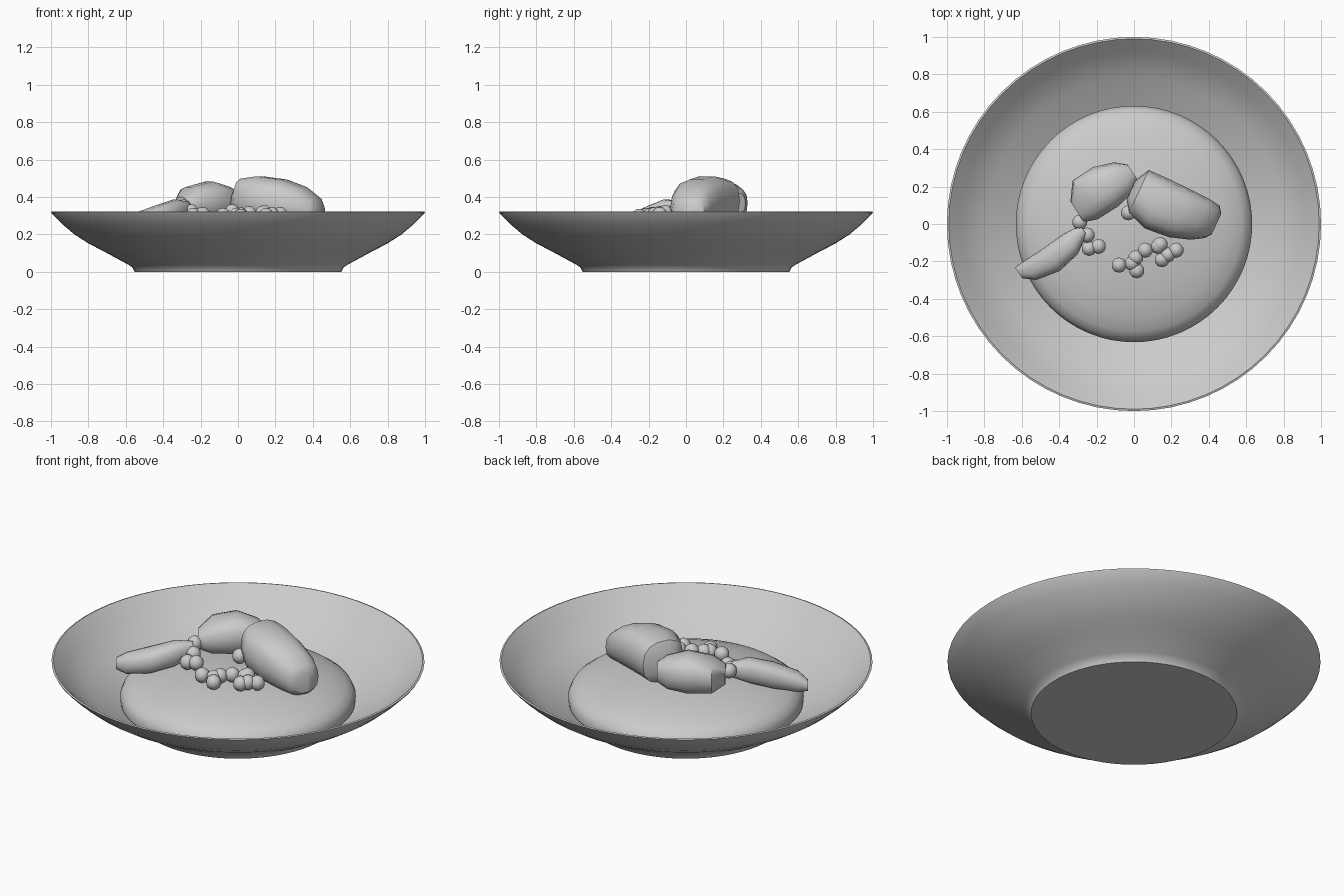
import bpy, bmesh, math
from math import cos, sin, pi

if "Cube" in bpy.data.objects:
    bpy.data.objects.remove(bpy.data.objects["Cube"])

grey = bpy.data.materials.new("light grey")
grey.diffuse_color = (0.6, 0.6, 0.6, 1)
grey.use_nodes = True
grey.node_tree.nodes["Principled BSDF"].inputs["Base Color"].default_value = grey.diffuse_color


def finish(name, bm, angle):
    bmesh.ops.remove_doubles(bm, verts=bm.verts, dist=1e-5)
    bmesh.ops.recalc_face_normals(bm, faces=bm.faces)
    me = bpy.data.meshes.new(name)
    bm.to_mesh(me)
    bm.free()
    me.materials.append(grey)
    ob = bpy.data.objects.new(name, me)
    bpy.context.collection.objects.link(ob)
    bpy.ops.object.select_all(action='DESELECT')
    ob.select_set(True)
    bpy.context.view_layer.objects.active = ob
    bpy.ops.object.shade_smooth_by_angle(angle=math.radians(angle))
    return ob


def skin(bm, rings, caps):
    n = len(rings[0])
    for a, b in zip(rings, rings[1:]):
        for i in range(n):
            j = (i + 1) % n
            bm.faces.new((a[i], a[j], b[j], b[i]))
    if caps:
        bm.faces.new(rings[0])
        bm.faces.new(rings[-1])


def lathe(name, profile, n=64):
    bm = bmesh.new()
    rings = [[bm.verts.new((r * cos(2 * pi * i / n), r * sin(2 * pi * i / n), z))
              for i in range(n)] for r, z in profile]
    skin(bm, rings, True)
    return finish(name, bm, 35)


def chunk(name, angle, stations, n=14):
    """Loft rounded sections (along, across, half width, bottom, top)."""
    a = math.radians(angle)
    bm = bmesh.new()
    rings = []
    for t, s, w, zb, zt in stations:
        ring = []
        for i in range(n):
            q = 2 * pi * i / n
            u = math.copysign(abs(cos(q)) ** 0.8, cos(q)) * w + s
            v = math.copysign(abs(sin(q)) ** 0.8, sin(q)) * (zt - zb) / 2
            ring.append(bm.verts.new((t * cos(a) - u * sin(a),
                                      t * sin(a) + u * cos(a), (zt + zb) / 2 + v)))
        rings.append(ring)
    skin(bm, rings, True)
    return finish(name, bm, 40)


# Thin bowl: outside, lip, inside
lathe("bowl", [(0.53, 0.0), (0.552, 0.0), (0.563, 0.022), (0.59, 0.04), (0.72, 0.11),
               (0.80, 0.152), (0.875, 0.2), (0.94, 0.255), (0.995, 0.31), (1.0, 0.32),
               (0.99, 0.323), (0.975, 0.31), (0.92, 0.257), (0.86, 0.207), (0.79, 0.163),
               (0.71, 0.122), (0.60, 0.062), (0.53, 0.03)])

# Domed filling
lathe("filling", [(0.60, 0.062), (0.63, 0.085), (0.632, 0.12), (0.615, 0.158),
                  (0.575, 0.187), (0.50, 0.215), (0.38, 0.245), (0.22, 0.265),
                  (0.1, 0.274), (0.01, 0.28)])

# Large pieces on top
chunk("large_piece", -25, [(-.09, .16, .06, .29, .43), (-.05, .17, .125, .26, .50),
                           (.06, .15, .147, .25, .513), (.2, .155, .14, .24, .495),
                           (.31, .172, .12, .235, .455), (.375, .187, .095, .23, .405),
                           (.4, .185, .06, .25, .37)])
chunk("middle_piece", 33, [(-.22, .22, .065, .30, .40), (-.15, .25, .123, .27, .455),
                           (-.02, .25, .125, .265, .485), (.09, .24, .095, .28, .455),
                           (.145, .235, .05, .31, .42)])
chunk("slender_piece", 35, [(-.655, .14, .035, .215, .27), (-.6, .115, .06, .20, .31),
                            (-.47, .097, .075, .215, .352), (-.337, .107, .066, .25, .387),
                            (-.24, .13, .03, .29, .375)])

# Small beads scattered over the filling
beads = [(-.19, -.12, .305), (-.25, -.06, .32), (-.24, -.13, .30), (-.29, .01, .345),
         (-.08, -.22, .30), (.015, -.25, .295), (-.01, -.21, .30), (.01, -.18, .305),
         (.06, -.14, .31), (.13, -.12, .31), (.15, -.19, .30), (.18, -.165, .305),
         (.225, -.14, .305), (.14, -.11, .315), (-.03, .06, .32)]
bm = bmesh.new()
for x, y, z in beads:
    r = bmesh.ops.create_uvsphere(bm, u_segments=10, v_segments=7, radius=0.042)
    bmesh.ops.translate(bm, verts=r["verts"], vec=(x, y, z))
finish("beads", bm, 45)
